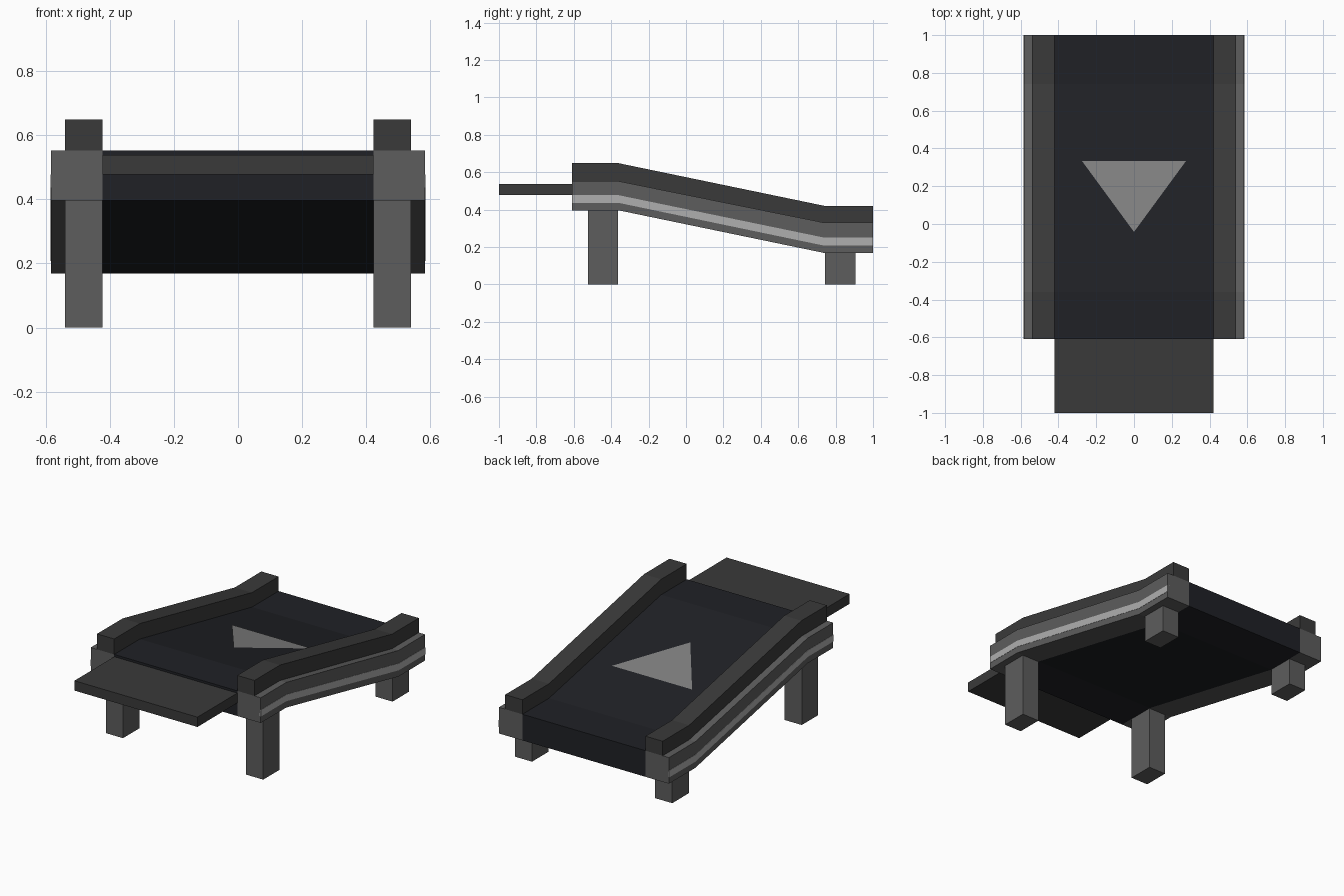
import bpy, bmesh

if "Cube" in bpy.data.objects:
    bpy.data.objects.remove(bpy.data.objects["Cube"])

KNEES = (-0.61, -0.36, 0.74, 1.0)   # y stations of the bent conveyor profile


def material(name, r, g, b):
    m = bpy.data.materials.new(name)
    m.diffuse_color = (r, g, b, 1)
    m.use_nodes = True
    m.node_tree.nodes["Principled BSDF"].inputs["Base Color"].default_value = m.diffuse_color
    return m


dark = material("dark_grey", 0.042, 0.042, 0.042)
mid = material("mid_grey", 0.11, 0.11, 0.11)
light = material("light_grey", 0.43, 0.43, 0.43)
rubber = material("rubber", 0.014, 0.015, 0.019)
paint = material("arrow_paint", 0.22, 0.22, 0.22)


def prism(name, outline, x0, x1, mat, mirror=False):
    """Extrude a (y, z) outline from x0 to x1, optionally mirrored across x."""
    bm = bmesh.new()
    face = bm.faces.new([bm.verts.new((x0, y, z)) for y, z in outline])
    ext = bmesh.ops.extrude_face_region(bm, geom=[face])
    moved = [v for v in ext["geom"] if isinstance(v, bmesh.types.BMVert)]
    bmesh.ops.translate(bm, verts=moved, vec=(x1 - x0, 0, 0))
    bmesh.ops.recalc_face_normals(bm, faces=bm.faces)
    me = bpy.data.meshes.new(name)
    bm.to_mesh(me)
    bm.free()
    me.materials.append(mat)
    ob = bpy.data.objects.new(name, me)
    bpy.context.collection.objects.link(ob)
    if mirror:
        ob.modifiers.new("mirror", 'MIRROR')
    return ob


def band(top_f, bot_f, top_b, bot_b):
    """Bent strip outline: level, sloping down, level."""
    top = list(zip(KNEES, (top_f, top_f, top_b, top_b)))
    bottom = list(zip(KNEES, (bot_f, bot_f, bot_b, bot_b)))
    return top + bottom[::-1]


def box(y0, y1, z0, z1):
    return [(y0, z0), (y1, z0), (y1, z1), (y0, z1)]


# Belt and side rails
prism("belt", band(0.552, 0.396, 0.33, 0.168), -0.422, 0.422, rubber)
prism("side_frame", band(0.552, 0.396, 0.33, 0.168), 0.422, 0.583, mid, True)
prism("guard_rail", band(0.648, 0.552, 0.42, 0.33), 0.422, 0.54, dark, True)
prism("side_stripe", band(0.477, 0.436, 0.25, 0.207), 0.57, 0.5845, light, True)

# Front shelf
prism("front_shelf", box(-1.0, -0.61, 0.477, 0.538), -0.422, 0.422, dark)

# Legs
prism("front_leg", box(-0.524, -0.363, 0, 0.396), 0.422, 0.54, mid, True)
prism("rear_leg", box(0.743, 0.906, 0, 0.168), 0.422, 0.54, mid, True)

# Painted arrow lying on the sloping belt
slope = (0.33 - 0.552) / (0.74 + 0.36)
corners = [(-0.275, 0.333), (0, -0.042), (0.275, 0.333)]
me = bpy.data.meshes.new("arrow")
me.from_pydata([(x, y, 0.555 + slope * (y + 0.36)) for x, y in corners], [], [(0, 1, 2)])
me.materials.append(paint)
bpy.context.collection.objects.link(bpy.data.objects.new("arrow", me))
